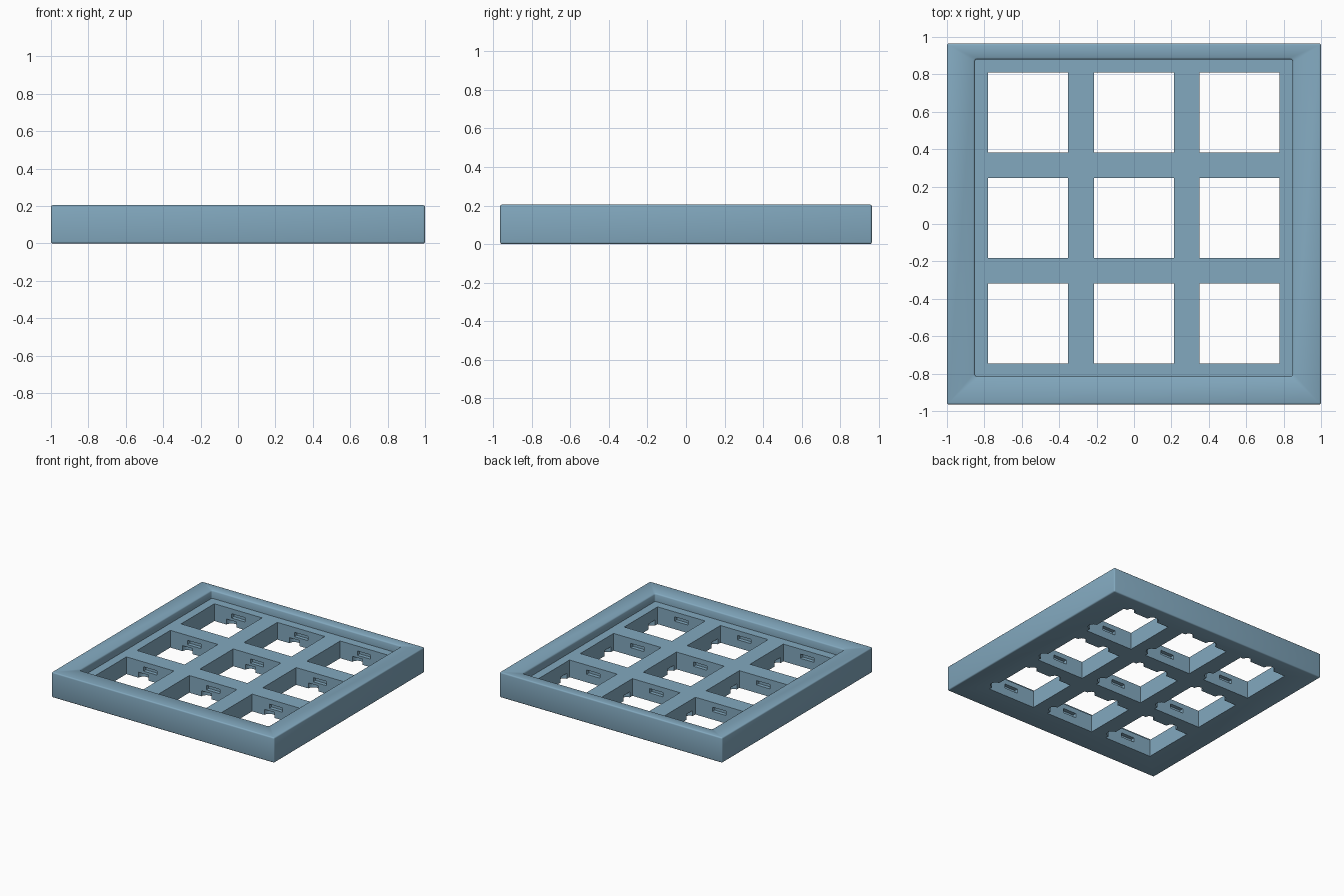
import bpy, bmesh, math

if "Cube" in bpy.data.objects:
    bpy.data.objects.remove(bpy.data.objects["Cube"])

TOP, FLOOR = 0.205, 0.14
HOLE = 0.4275                      # side of each square opening
XS = (-0.566, -0.001, 0.564)       # opening centres
YS = (-0.532, 0.032, 0.597)

paint = bpy.data.materials.new("dusty_blue")
paint.diffuse_color = (0.225, 0.395, 0.52, 1)
paint.use_nodes = True
paint.node_tree.nodes["Principled BSDF"].inputs["Base Color"].default_value = paint.diffuse_color


def finish(name, bm):
    bmesh.ops.recalc_face_normals(bm, faces=bm.faces)
    me = bpy.data.meshes.new(name)
    bm.to_mesh(me)
    bm.free()
    me.materials.append(paint)
    ob = bpy.data.objects.new(name, me)
    bpy.context.collection.objects.link(ob)
    return ob


def add_box(bm, x0, x1, y0, y1, z0, z1):
    verts = bmesh.ops.create_cube(bm, size=1)["verts"]
    for v in verts:
        v.co = ((x0 + x1) / 2 + v.co.x * (x1 - x0),
                (y0 + y1) / 2 + v.co.y * (y1 - y0),
                (z0 + z1) / 2 + v.co.z * (z1 - z0))


def add_cylinder(bm, x, y, r, z0, z1):
    verts = bmesh.ops.create_cone(bm, cap_ends=True, segments=20,
                                  radius1=r, radius2=r, depth=z1 - z0)["verts"]
    bmesh.ops.translate(bm, verts=verts, vec=(x, y, (z0 + z1) / 2))


def rounded_ring(bm, x0, x1, y0, y1, r, z, steps=4):
    corners = ((x1 - r, y1 - r), (x0 + r, y1 - r), (x0 + r, y0 + r), (x1 - r, y0 + r))
    ring = []
    for k, (cx, cy) in enumerate(corners):
        for i in range(steps + 1):
            a = math.pi / 2 * (k + i / steps)
            ring.append(bm.verts.new((cx + r * math.cos(a), cy + r * math.sin(a), z)))
    return ring


def cut(target, cutter):
    cutter.hide_render = True
    mod = target.modifiers.new("cut", "BOOLEAN")
    mod.operation, mod.solver, mod.object = "DIFFERENCE", "EXACT", cutter
    bpy.context.view_layer.objects.active = target
    bpy.ops.object.modifier_apply(modifier=mod.name)
    bpy.data.objects.remove(cutter)


# Outer slab with softened edges
bm = bmesh.new()
add_box(bm, -1, 1, -0.965, 0.965, 0, TOP)
bmesh.ops.bevel(bm, geom=bm.edges[:], offset=0.01, segments=3, profile=0.5, affect="EDGES")
frame = finish("grid_frame", bm)

# Shallow recess with a flared rim
bm = bmesh.new()
rings = []
for grow, z in ((0, FLOOR), (0, TOP - 0.01), (0.003, TOP - 0.004), (0.01, TOP), (0.01, TOP + 0.1)):
    rings.append(rounded_ring(bm, -0.85 - grow, 0.847 + grow,
                              -0.815 - grow, 0.88 + grow, 0.012 + grow, z))
for a, b in zip(rings, rings[1:]):
    for i in range(len(a)):
        j = (i + 1) % len(a)
        bm.faces.new((a[i], a[j], b[j], b[i]))
bm.faces.new(rings[0])
bm.faces.new(rings[-1])
cut(frame, finish("recess_cutter", bm))

# Square openings, clip slots and underside notches
holes, slots, notches = bmesh.new(), bmesh.new(), bmesh.new()
h = HOLE / 2
for x in XS:
    for y in YS:
        add_box(holes, x - h, x + h, y - h, y + h, -0.1, 0.3)
        add_box(slots, x - 0.06, x + 0.06, y - h - 0.03, y + h + 0.03, 0.065, 0.1)
        add_cylinder(notches, x + 0.15, y + h, 0.035, -0.05, 0.045)
        add_cylinder(notches, x - 0.06, y + h, 0.045, -0.05, 0.045)
        add_cylinder(notches, x + h, y - 0.14, 0.04, -0.05, 0.045)
cut(frame, finish("opening_cutter", holes))
cut(frame, finish("slot_cutter", slots))
cut(frame, finish("notch_cutter", notches))

# Smooth the rounded edges, keep corners crisp
bpy.ops.object.select_all(action="DESELECT")
frame.select_set(True)
bpy.context.view_layer.objects.active = frame
bpy.ops.object.shade_smooth_by_angle(angle=math.radians(35))
